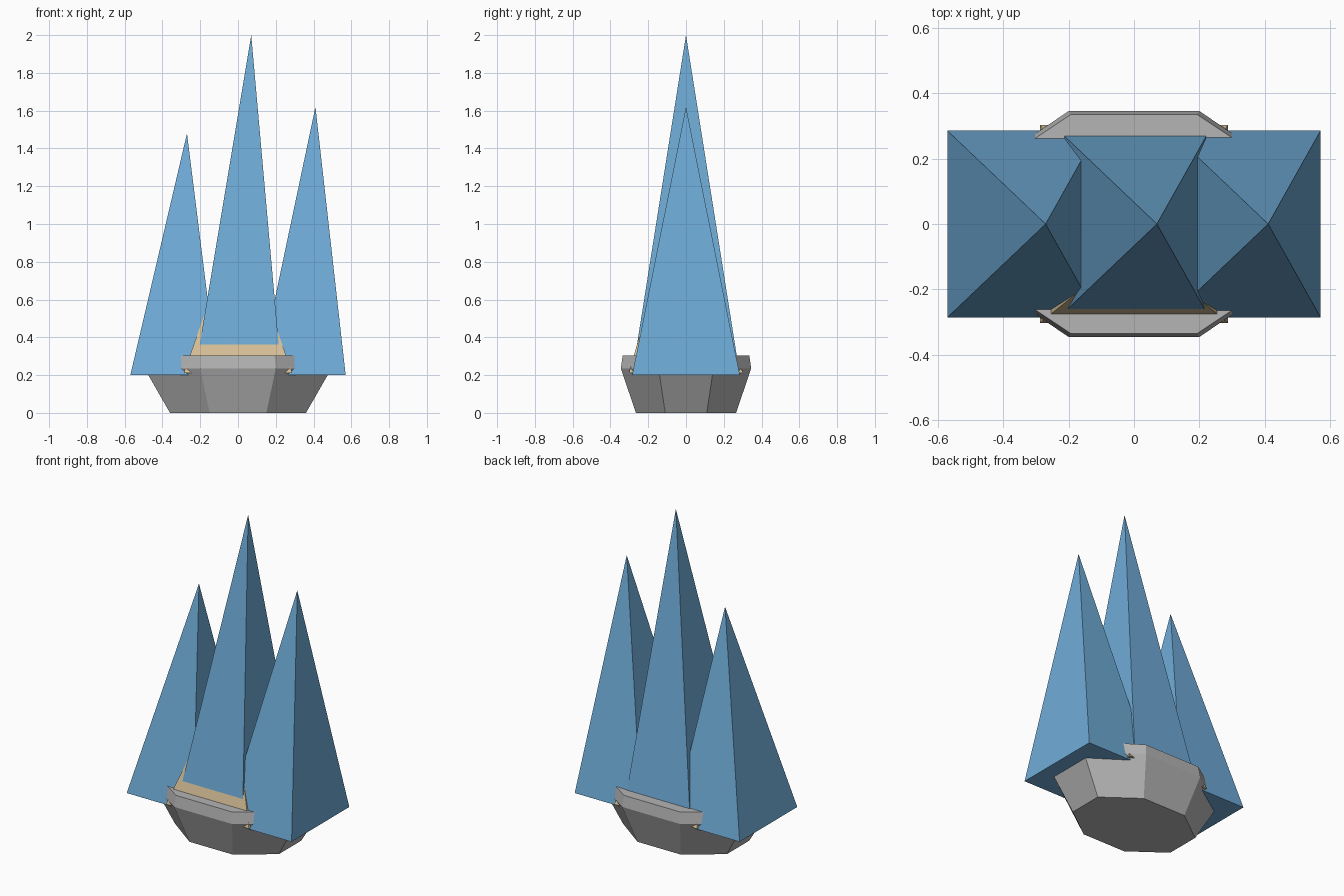
import bpy, bmesh

if "Cube" in bpy.data.objects:
    bpy.data.objects.remove(bpy.data.objects["Cube"])


def material(name, rgb):
    m = bpy.data.materials.new(name)
    m.diffuse_color = (*rgb, 1.0)
    m.use_nodes = True
    m.node_tree.nodes["Principled BSDF"].inputs["Base Color"].default_value = m.diffuse_color
    return m


STONE = material("stone grey", (0.46, 0.46, 0.46))
CRYSTAL = material("crystal blue", (0.16, 0.41, 0.68))
SAND = material("sand tan", (0.68, 0.53, 0.31))


def octagon(ax, ay, cx, cy, z):
    """Stretched octagon: half sizes ax, ay; half lengths of the flat sides cx, cy."""
    quarter = [(ax, cy), (cx, ay)]
    pts = quarter + [(-x, y) for x, y in reversed(quarter)]
    pts += [(-x, -y) for x, y in pts]
    return [(x, y, z) for x, y in pts]


def loft(name, rings, mat):
    """Closed flat-shaded solid through stacked rings; a one-point ring is a tip."""
    bm = bmesh.new()
    loops = [[bm.verts.new(p) for p in r] for r in rings]
    for a, b in zip(loops, loops[1:]):
        n = len(a)
        for i in range(n):
            j = (i + 1) % n
            if len(b) == 1:
                bm.faces.new((a[i], a[j], b[0]))
            else:
                bm.faces.new((a[i], a[j], b[j], b[i]))
    bm.faces.new(loops[0][::-1])
    if len(loops[-1]) > 1:
        bm.faces.new(loops[-1])
    bmesh.ops.recalc_face_normals(bm, faces=bm.faces)
    mesh = bpy.data.meshes.new(name)
    bm.to_mesh(mesh)
    bm.free()
    mesh.materials.append(mat)
    obj = bpy.data.objects.new(name, mesh)
    bpy.context.collection.objects.link(obj)
    return obj


def spire(name, x0, x1, y, z, tip, mat):
    base = [(x0, -y, z), (x1, -y, z), (x1, y, z), (x0, y, z)]
    return loft(name, [base, [tip]], mat)


# Flared stone bowl with a slightly tapered rim
loft("stone_bowl", [
    octagon(0.36, 0.265, 0.15, 0.11, 0.0),
    octagon(0.495, 0.345, 0.20, 0.145, 0.235),
    octagon(0.485, 0.335, 0.193, 0.14, 0.305),
], STONE)

# Leaning heap of sand inside the bowl
spire("sand_heap", -0.287, 0.287, 0.302, 0.212, (0.0, -0.07, 1.03), SAND)

# Three crystal spires, each leaning to the right
for name, centre, height in (("left_crystal", -0.34, 1.48),
                             ("middle_crystal", 0.0, 2.0),
                             ("right_crystal", 0.34, 1.62)):
    spire(name, centre - 0.23, centre + 0.23, 0.285, 0.2,
          (centre + 0.07, 0.0, height), CRYSTAL)
